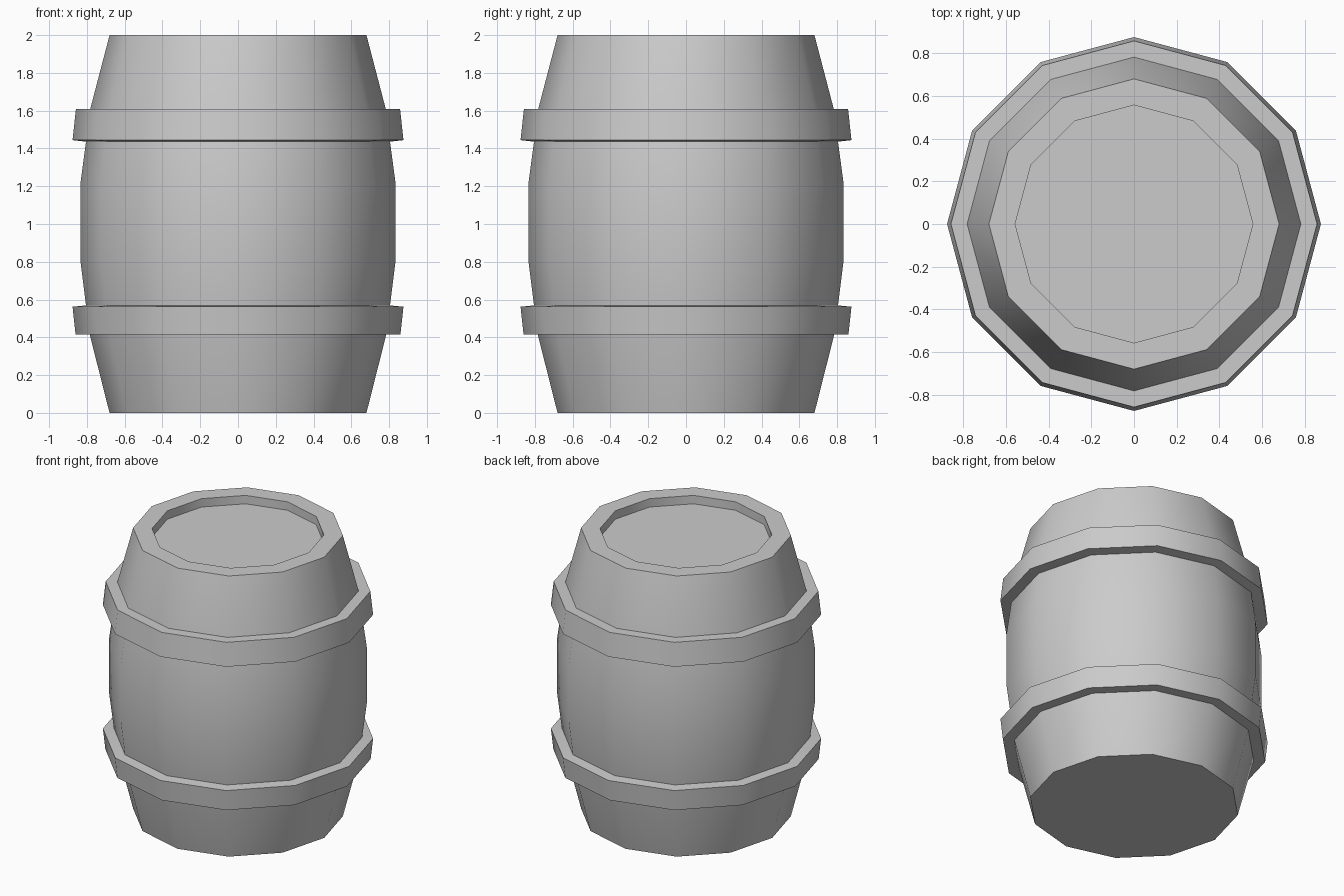
import bpy, bmesh, math

if "Cube" in bpy.data.objects:
    bpy.data.objects.remove(bpy.data.objects["Cube"])

SIDES = 12


def lathe(name, profile, closed=False):
    """Spin (radius, z) points into a 12-sided shell; open profiles get end caps."""
    bm = bmesh.new()
    rings = []
    for r, z in profile:
        rings.append([bm.verts.new((r * math.cos(2 * math.pi * i / SIDES),
                                    r * math.sin(2 * math.pi * i / SIDES), z))
                      for i in range(SIDES)])
    pairs = list(zip(rings, rings[1:]))
    if closed:
        pairs.append((rings[-1], rings[0]))
    for a, b in pairs:
        for i in range(SIDES):
            j = (i + 1) % SIDES
            bm.faces.new((a[i], a[j], b[j], b[i]))
    if not closed:
        bm.faces.new(rings[0])
        bm.faces.new(rings[-1])
    bmesh.ops.recalc_face_normals(bm, faces=bm.faces)
    mesh = bpy.data.meshes.new(name)
    bm.to_mesh(mesh)
    bm.free()
    obj = bpy.data.objects.new(name, mesh)
    bpy.context.collection.objects.link(obj)
    bpy.ops.object.select_all(action='DESELECT')
    obj.select_set(True)
    bpy.context.view_layer.objects.active = obj
    bpy.ops.object.shade_smooth_by_angle(angle=math.radians(31))
    return obj


# Bulging body with a rim and a recessed lid
lathe("barrel_body", [(0.68, 0), (0.785, 0.415), (0.805, 0.57), (0.835, 0.81),
                      (0.835, 1.21), (0.805, 1.435), (0.782, 1.61), (0.68, 2),
                      (0.557, 2), (0.557, 1.94)])

# Two metal hoops, slightly flared toward the middle of the barrel
lathe("lower_hoop", [(0.775, 0.415), (0.86, 0.415), (0.876, 0.562), (0.795, 0.57)], True)
lathe("upper_hoop", [(0.795, 1.435), (0.876, 1.444), (0.858, 1.61), (0.77, 1.61)], True)
